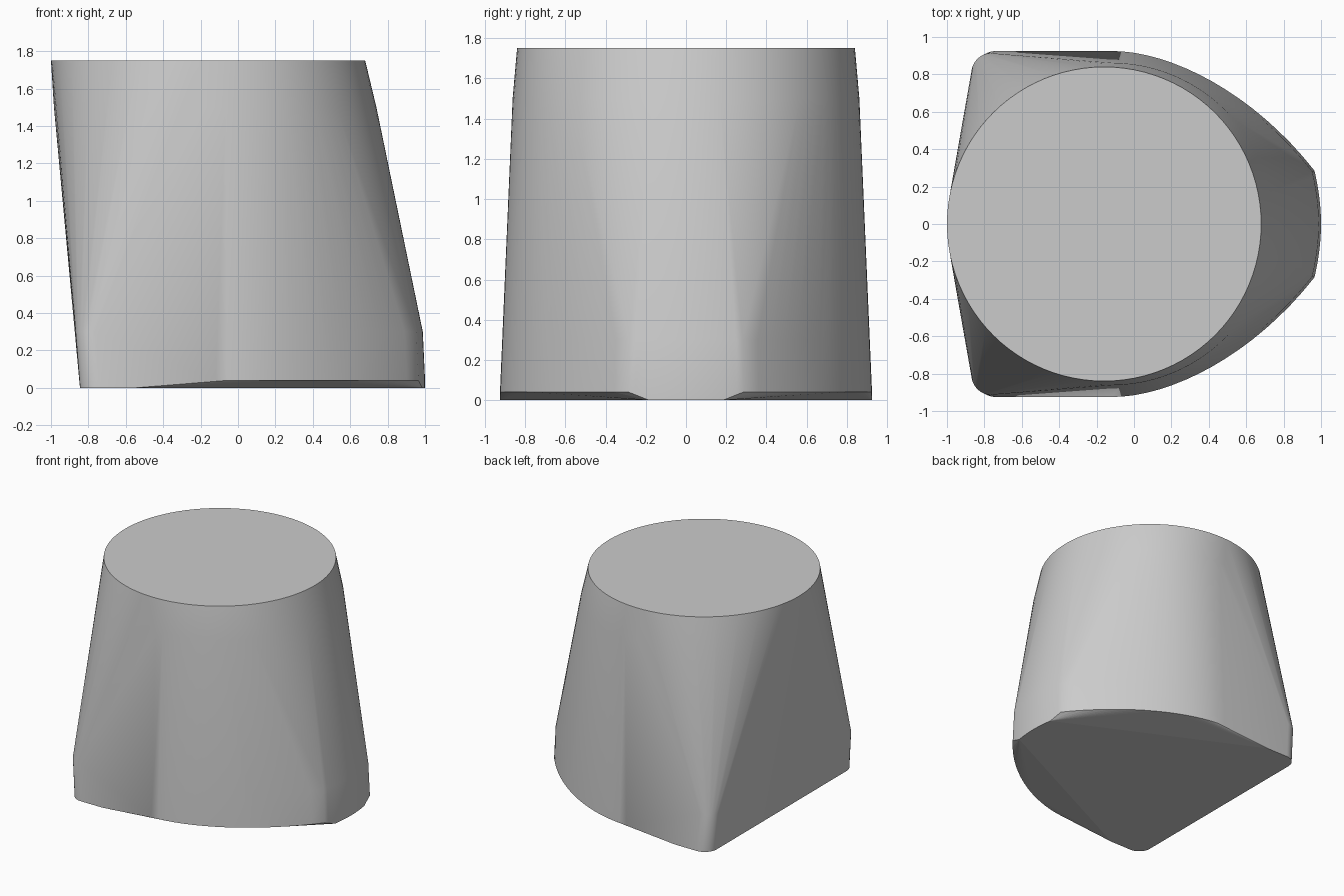
import bpy
import bmesh
import math

default = bpy.data.objects.get("Cube")
if default:
    bpy.data.objects.remove(default, do_unlink=True)

# Single grey finish
grey = bpy.data.materials.new("plain_grey")
grey.use_nodes = True
colour = (0.6, 0.6, 0.6, 1.0)
grey.diffuse_color = colour
grey.node_tree.nodes["Principled BSDF"].inputs["Base Color"].default_value = colour


def circle(cx, radius, z, n=96):
    """Horizontal ring of points."""
    return [(cx + radius * math.cos(2 * math.pi * i / n),
             radius * math.sin(2 * math.pi * i / n), z) for i in range(n)]


def mirrored(points):
    """Points together with their reflection across the y = 0 plane."""
    return [(x, s * y, z) for x, y, z in points for s in (1, -1)]


def bezier(a, b, c, d, n=16):
    """Sampled cubic curve in plan."""
    out = []
    for i in range(n + 1):
        t = i / n
        w = ((1 - t) ** 3, 3 * t * (1 - t) ** 2, 3 * t * t * (1 - t), t ** 3)
        out.append(tuple(sum(k * p[j] for k, p in zip(w, (a, b, c, d)))
                         for j in (0, 1)))
    return out


# Half outlines in plan: rounded heel corner, curved flank, bowed nose
corner = [(-0.74 - 0.105 * math.sin(a), 0.82 + 0.105 * math.cos(a))
          for a in (math.pi / 2 * i / 8 for i in range(9))]
flank = bezier((-0.12, 0.925), (0.2, 0.925), (0.64, 0.7), (0.965, 0.285))
nose = bezier((0.965, 0.285), (0.985, 0.2), (1.0, 0.1), (1.0, 0.0), 8)

# Flat sole, raised flank rim, and the tapered lower wall
sole = [(x, y, 0) for x, y in corner + [(-0.55, 0.925)]]
sole += [(x, y, 0) for x, y in nose if y < 0.19]
rim = [(x, y, 0.04) for x, y in flank + nose]
wall = [(x - 0.024, y - 0.012, 0.3) for x, y in corner]
wall += [(x - 0.012, y * 0.987, 0.3) for x, y in flank + nose]

# Upper rings blend the outline into the round top
points = mirrored(sole + rim + wall)
points += circle(-0.122, 0.862, 1.5) + circle(-0.16, 0.84, 1.75)

bm = bmesh.new()
for p in points:
    bm.verts.new(p)
bmesh.ops.remove_doubles(bm, verts=bm.verts, dist=0.0005)
hull = bmesh.ops.convex_hull(bm, input=bm.verts)
bmesh.ops.delete(bm, geom=list({g for g in hull["geom_interior"] + hull["geom_unused"]
                                if isinstance(g, bmesh.types.BMVert)}), context="VERTS")
bmesh.ops.dissolve_limit(bm, angle_limit=math.radians(0.1),
                         verts=bm.verts, edges=bm.edges)
bmesh.ops.recalc_face_normals(bm, faces=bm.faces)

mesh = bpy.data.meshes.new("tapered_body")
bm.to_mesh(mesh)
bm.free()
mesh.materials.append(grey)
body = bpy.data.objects.new("tapered_body", mesh)
bpy.context.collection.objects.link(body)

# Smooth sides, flat cap and sole
bpy.ops.object.select_all(action="DESELECT")
body.select_set(True)
bpy.context.view_layer.objects.active = body
bpy.ops.object.shade_smooth_by_angle(angle=math.radians(30))
for face in mesh.polygons:
    if abs(face.normal.z) > 0.7:
        face.use_smooth = False
